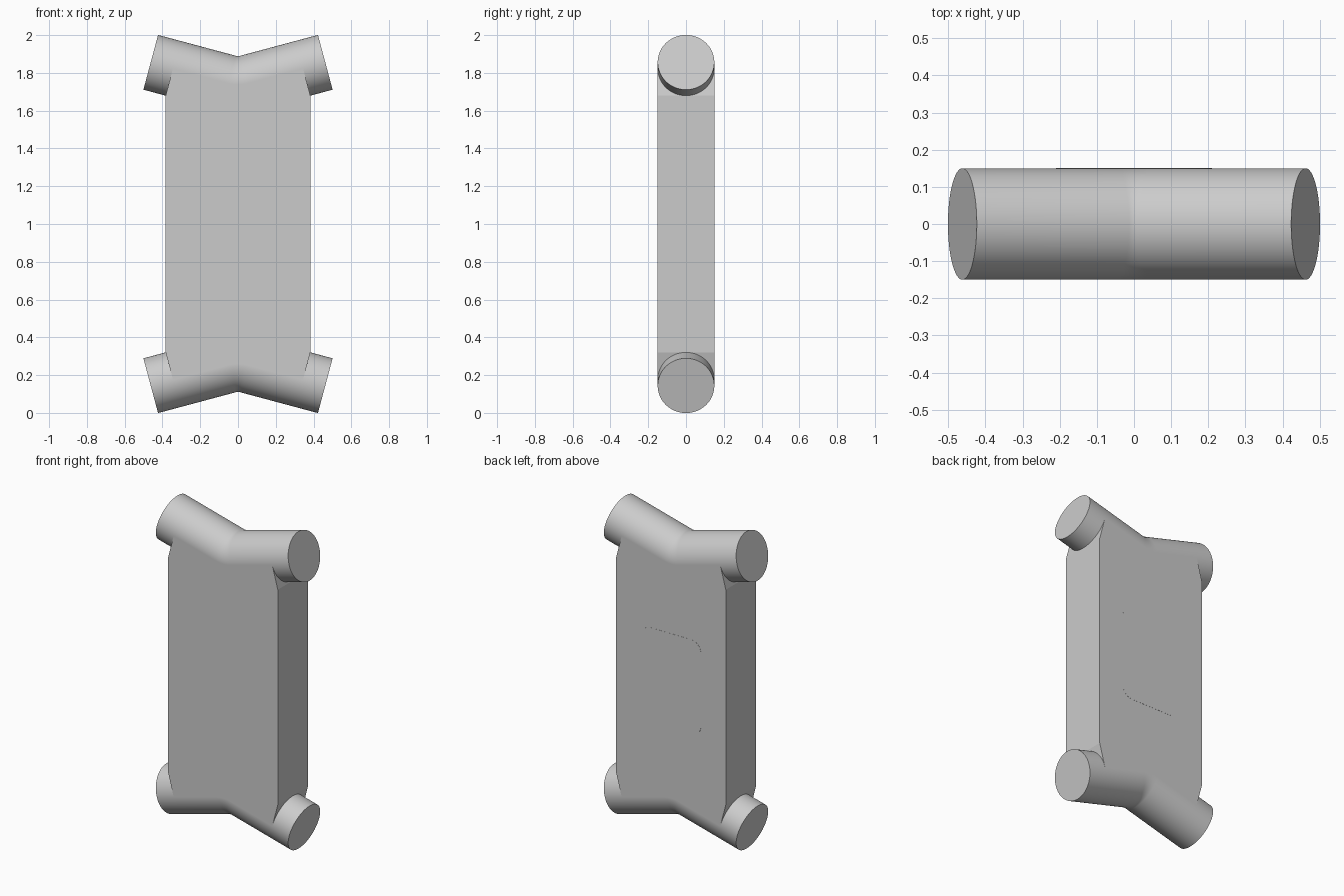
import bpy, bmesh, math
from mathutils import Vector

cube = bpy.data.objects.get("Cube")
if cube:
    bpy.data.objects.remove(cube)

R = 0.15                    # tube radius and half body depth
TILT = math.radians(15)
BEND = 0.2                  # bend radius of the tube centre line
END = (0.462, 1.856)        # centre of the upper tube end

mat = bpy.data.materials.new("plain grey")
mat.use_nodes = True
grey = (0.6, 0.6, 0.6, 1)
mat.diffuse_color = grey
mat.node_tree.nodes["Principled BSDF"].inputs["Base Color"].default_value = grey


def finish(name, bm, smooth=False):
    bmesh.ops.recalc_face_normals(bm, faces=bm.faces)
    me = bpy.data.meshes.new(name)
    bm.to_mesh(me)
    bm.free()
    me.materials.append(mat)
    ob = bpy.data.objects.new(name, me)
    bpy.context.collection.objects.link(ob)
    if smooth:
        bpy.ops.object.select_all(action="DESELECT")
        ob.select_set(True)
        bpy.context.view_layer.objects.active = ob
        bpy.ops.object.shade_smooth_by_angle(angle=math.radians(30))
    return ob


def prism(name, outline, y0, y1):
    bm = bmesh.new()
    face = bm.faces.new([bm.verts.new((x, y0, z)) for x, z in outline])
    out = bmesh.ops.extrude_face_region(bm, geom=[face])
    moved = [v for v in out["geom"] if isinstance(v, bmesh.types.BMVert)]
    bmesh.ops.translate(bm, verts=moved, vec=(0, y1 - y0, 0))
    return finish(name, bm)


# Centre line of the upper tube: straight, arc, straight, as (x, z, angle)
low = END[1] - END[0] * math.tan(TILT) + BEND * (1 / math.cos(TILT) - 1)
path = [(-END[0], END[1], -TILT)]
for i in range(13):
    a = TILT * (i / 6 - 1)
    path.append((BEND * math.sin(a), low + BEND * (1 - math.cos(a)), a))
path.append((END[0], END[1], TILT))


def tube(name, flip):
    bm = bmesh.new()
    rings = []
    for x, z, a in path:
        ring = []
        for k in range(64):
            t = math.tau * k / 64
            up = R * math.cos(t)
            h = z + up * math.cos(a)
            ring.append(bm.verts.new((x - up * math.sin(a), R * math.sin(t),
                                      2 - h if flip else h)))
        rings.append(ring)
    for p, q in zip(rings, rings[1:]):
        for k in range(64):
            n = (k + 1) % 64
            bm.faces.new((p[k], p[n], q[n], q[k]))
    bm.faces.new(rings[0])
    bm.faces.new(rings[-1])
    return finish(name, bm, True)


tube("upper_bent_tube", False)
tube("lower_bent_tube", True)

# Flat body, ending on the centre lines of both tubes
side = 0.383
shoulder = side - R * math.sin(TILT)
axis_z = END[1] - (END[0] - shoulder) * math.tan(TILT)
half = [(side, axis_z - R * math.cos(TILT)), (shoulder, axis_z)]
half += [(x, z) for x, z, a in reversed(path[1:-1])]
half += [(-x, z) for x, z in reversed(half[:2])]
outline = half + [(x, 2 - z) for x, z in reversed(half)]
prism("flat_body", outline, -R, R)

# Nearly flush rounded panel on the back
corners = []
for i, (sx, sz) in enumerate([(1, 1), (-1, 1), (-1, -1), (1, -1)]):
    for k in range(9):
        t = math.pi / 2 * (i + k / 8)
        corners.append((sx * 0.14 + 0.07 * math.cos(t),
                        1 + sz * 0.23 + 0.07 * math.sin(t)))
prism("back_panel", corners, R - 0.004, R + 0.0008)
